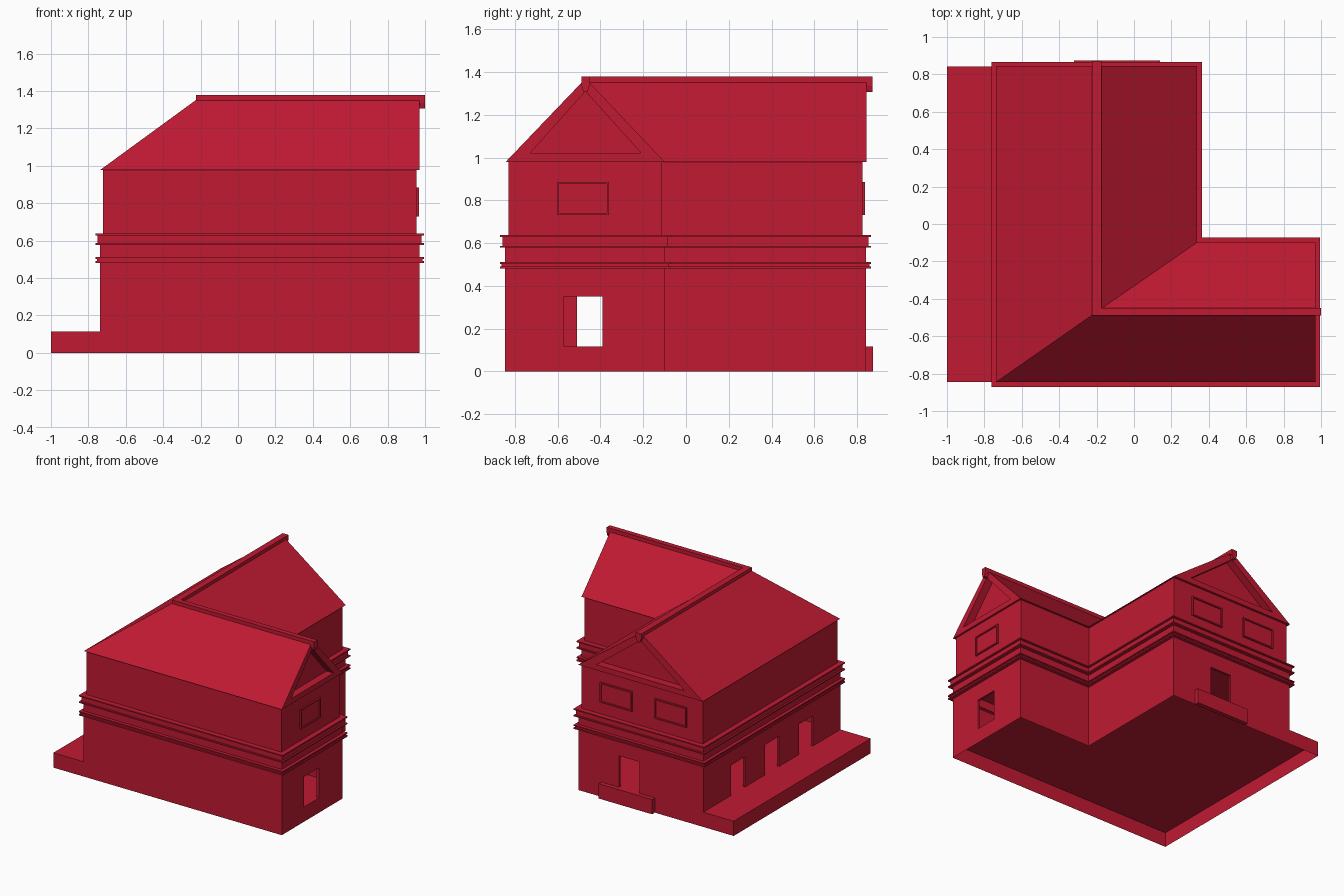
import bpy, bmesh
from mathutils import Vector

if "Cube" in bpy.data.objects:
    bpy.data.objects.remove(bpy.data.objects["Cube"])

red = bpy.data.materials.new("red")
red.diffuse_color = (0.53, 0.01, 0.032, 1)
red.use_nodes = True
red.node_tree.nodes["Principled BSDF"].inputs["Base Color"].default_value = red.diffuse_color


def make(name, verts, faces):
    bm = bmesh.new()
    vs = [bm.verts.new(v) for v in verts]
    for f in faces:
        bm.faces.new([vs[i] for i in f])
    bmesh.ops.recalc_face_normals(bm, faces=bm.faces)
    me = bpy.data.meshes.new(name)
    bm.to_mesh(me)
    bm.free()
    me.materials.append(red)
    ob = bpy.data.objects.new(name, me)
    bpy.context.collection.objects.link(ob)
    return ob


def prism(name, base, shift, closed=True):
    n = len(base)
    s = Vector(shift)
    verts = [Vector(p) for p in base] + [Vector(p) + s for p in base]
    faces = [range(n, 2 * n)] + ([range(n)] if closed else [])
    faces += [(i, (i + 1) % n, (i + 1) % n + n, i + n) for i in range(n)]
    return make(name, verts, faces)


def box(name, x0, x1, y0, y1, z0, z1):
    return prism(name, [(x0, y0, z0), (x1, y0, z0), (x1, y1, z0), (x0, y1, z0)], (0, 0, z1 - z0))


def cut(ob, cutters):
    for c in cutters:
        m = ob.modifiers.new("cut", 'BOOLEAN')
        m.operation, m.solver, m.object = 'DIFFERENCE', 'EXACT', c
        c.hide_render = True
    dg = bpy.context.evaluated_depsgraph_get()
    me = bpy.data.meshes.new_from_object(ob.evaluated_get(dg))
    ob.modifiers.clear()
    ob.data = me
    for c in cutters:
        bpy.data.objects.remove(c)


# L-shaped wall outline and outward direction at each corner
W, E, S, N, IX, IY = -0.738, 0.97, -0.846, 0.841, 0.338, -0.098
plan = [(W, S), (E, S), (E, IY), (IX, IY), (IX, N), (W, N)]
out = [(-1, -1), (1, -1), (1, 1), (1, 1), (1, 1), (-1, 1)]


def sweep(name, prof, closed):
    # profile points are (offset from outline, height)
    n = len(prof)
    verts = [(x + sx * o, y + sy * o, z) for (x, y), (sx, sy) in zip(plan, out) for o, z in prof]
    faces = [(c * n + i, c * n + (i + 1) % n, (c + 1) % 6 * n + (i + 1) % n, (c + 1) % 6 * n + i)
             for c in range(6) for i in range(n if closed else n - 1)]
    return make(name, verts, faces)


# Floor slab with west terrace (open underneath), and the back step
prism("floor_slab", [(-1, S, 0)] + [(x, y, 0) for x, y in plan[1:5]] + [(-1, N, 0)], (0, 0, 0.115), False)
box("back_step", -0.32, 0.14, N, 0.875, 0, 0.115)

# Ground floor walls with doorways
T = 0.018
lower = sweep("lower_walls", [(0, 0.115), (0, 0.48), (-T, 0.48), (-T, 0.115)], True)
doors = [box("door_cut", W - 0.1, W + 0.1, y - 0.087, y + 0.087, 0.1, 0.35) for y in (0.412, -0.005, -0.423)]
doors.append(box("door_cut", E - 0.1, E + 0.1, -0.57, -0.39, 0.1, 0.35))
doors.append(box("door_cut", -0.19, -0.01, N - 0.1, N + 0.1, 0.1, 0.36))
cut(lower, doors)

# Cornices and upper walls as one swept sheet, with the ceiling between floors
sweep("cornice_and_upper_walls",
      [(0, 0.48), (0.025, 0.48), (0.025, 0.49), (0.017, 0.49), (0.017, 0.503),
       (0.025, 0.503), (0.025, 0.512), (0, 0.512), (0, 0.578), (0.025, 0.578), (0.025, 0.587),
       (0.012, 0.587), (0.012, 0.628), (0.025, 0.628), (0.025, 0.637), (-0.015, 0.637),
       (-0.015, 0.98)], False)
make("ceiling", [(x, y, 0.576) for x, y in plan], [range(6)])

# Roof: two gabled wings joined by a hip and a valley
RX, RY, EZ, RZ = -0.2, -0.47, 0.978, 1.37
x0, x1, y0, y1 = -0.737, 0.97, -0.845, 0.845
roof = make("roof",
            [(x0, y0, EZ), (x1, y0, EZ), (x1, IY, EZ), (IX, IY, EZ), (IX, y1, EZ), (x0, y1, EZ),
             (RX, RY, RZ), (x1, RY, RZ), (RX, y1, RZ)],
            [(0, 1, 7, 6), (2, 3, 6, 7), (3, 4, 8, 6), (5, 0, 6, 8), (1, 2, 7), (4, 5, 8),
             (0, 1, 2, 3, 4, 5)])
# Sunken gable triangles
d = 0.06
cut(roof, [
    prism("gable_cut", [(x1 - d, RY - 0.26, 1.02), (x1 - d, RY + 0.26, 1.02), (x1 - d, RY, 1.31)], (0.2, 0, 0)),
    prism("gable_cut", [(RX - 0.38, y1 - d, 1.02), (RX + 0.38, y1 - d, 1.02), (RX, y1 - d, 1.31)], (0, 0.2, 0))])

# Ridge cap and its drooping ends
h = 0.025
prism("ridge_cap", [(RX - h, RY - h + 0.005, 1.335), (1, RY - h + 0.005, 1.335), (1, RY + h - 0.005, 1.335),
                    (RX + h, RY + h - 0.005, 1.335), (RX + h, 0.872, 1.335), (RX - h, 0.872, 1.335)], (0, 0, 0.043))
drop = [(-0.02, 1.34), (-0.01, 1.307), (0.01, 1.307), (0.02, 1.34)]
prism("ridge_end_east", [(x1, RY + a, z) for a, z in drop], (0.03, 0, 0))
prism("ridge_end_back", [(RX + a, y1, z) for a, z in drop], (0, 0.027, 0))


# Upper windows: thin frame with a sunken pane
def window(name, origin, along, normal, w):
    o, a, nrm = Vector(origin), Vector(along), Vector(normal)

    def ring(hw, z0, z1, depth):
        return [o + a * u + Vector((0, 0, z)) + nrm * depth
                for u, z in ((-hw, z0), (hw, z0), (hw, z1), (-hw, z1))]
    v = ring(w, 0.73, 0.885, 0) + ring(w, 0.73, 0.885, 0.012)
    v += ring(w - 0.01, 0.74, 0.875, 0.012) + ring(w - 0.01, 0.74, 0.875, 0.002)
    f = [(k * 4 + i, k * 4 + (i + 1) % 4, k * 4 + (i + 1) % 4 + 4, k * 4 + i + 4)
         for k in range(3) for i in range(4)]
    make(name, v, f + [(12, 13, 14, 15)])


window("window_east", (E - 0.015, -0.482, 0), (0, 1, 0), (1, 0, 0), 0.122)
for x in (0.02, -0.45):
    window("window_back", (x, N - 0.015, 0), (1, 0, 0), (0, 1, 0), 0.138)
